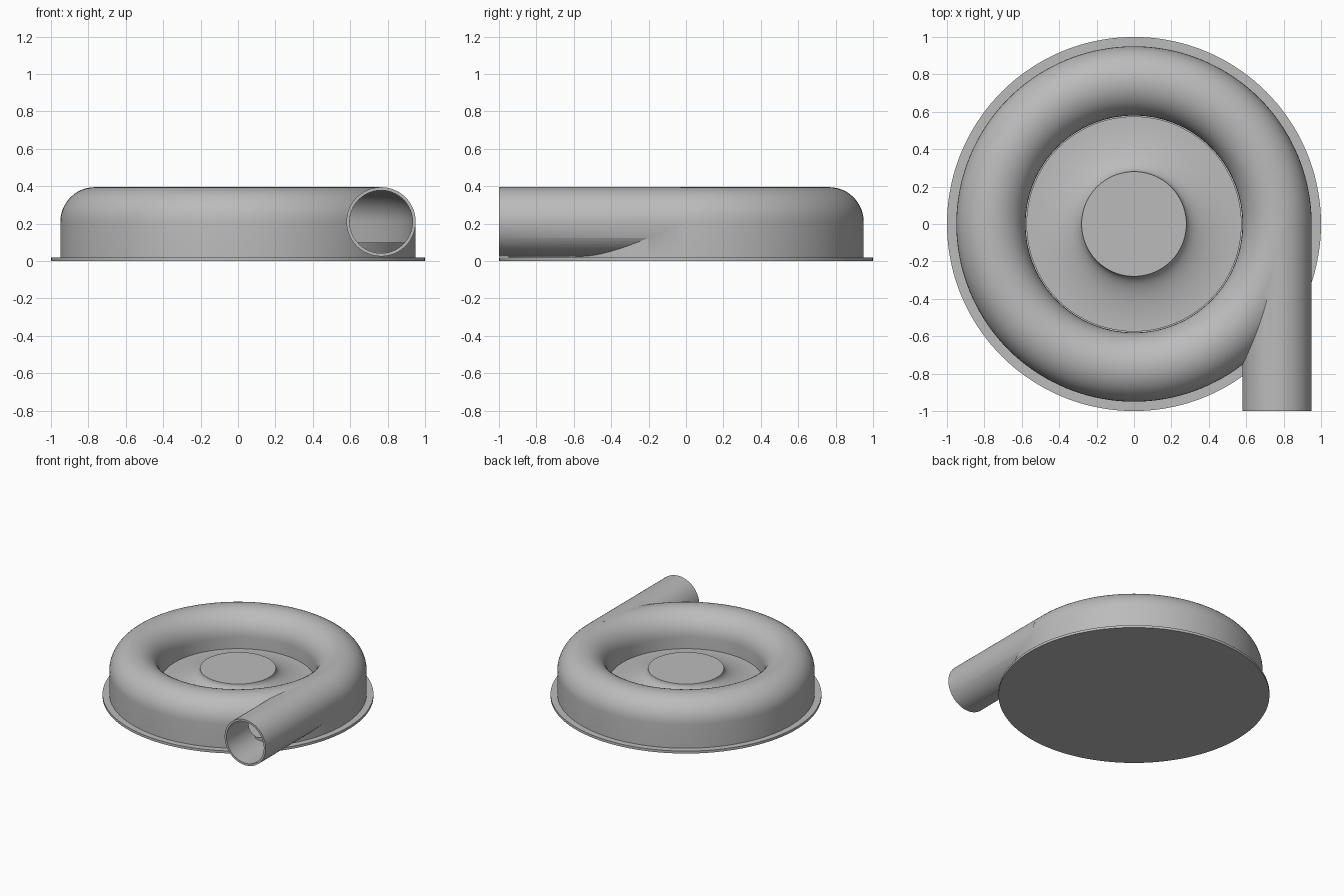
import bpy, bmesh, math
from mathutils import Matrix, Vector

if "Cube" in bpy.data.objects:
    bpy.data.objects.remove(bpy.data.objects["Cube"])

grey = bpy.data.materials.new("plain grey")
grey.use_nodes = True
colour = (0.5, 0.5, 0.5, 1)
grey.diffuse_color = colour
grey.node_tree.nodes["Principled BSDF"].inputs["Base Color"].default_value = colour

RING, TUBE, BORE, MID = 0.765, 0.185, 0.168, 0.21


def finish(bm, name):
    bmesh.ops.remove_doubles(bm, verts=bm.verts, dist=1e-5)
    bmesh.ops.recalc_face_normals(bm, faces=bm.faces)
    mesh = bpy.data.meshes.new(name)
    bm.to_mesh(mesh)
    bm.free()
    mesh.materials.append(grey)
    obj = bpy.data.objects.new(name, mesh)
    bpy.context.collection.objects.link(obj)
    return obj


def lathe(name, profile, closed):
    bm = bmesh.new()
    verts = [bm.verts.new((r, 0, z)) for r, z in profile]
    pairs = list(zip(verts, verts[1:]))
    if closed:
        pairs.append((verts[-1], verts[0]))
    edges = [bm.edges.new(p) for p in pairs]
    bmesh.ops.spin(bm, geom=verts + edges, cent=(0, 0, 0), axis=(0, 0, 1),
                   angle=math.tau, steps=144, use_merge=False)
    return finish(bm, name)


def arch(radius, bottom):
    """Half-round top on straight side walls."""
    top = [(RING + radius * math.cos(math.pi * i / 24),
            MID + radius * math.sin(math.pi * i / 24)) for i in range(25)]
    return [(RING + radius, bottom)] + top + [(RING - radius, bottom)]


def pipe(name, radius, start, end):
    bm = bmesh.new()
    place = Matrix.Translation((RING, (start + end) / 2, MID)) @ Matrix.Rotation(math.pi / 2, 4, "X")
    bmesh.ops.create_cone(bm, cap_ends=True, segments=64, radius1=radius, radius2=radius,
                          depth=end - start, matrix=place)
    return finish(bm, name)


def smooth(obj):
    bpy.ops.object.select_all(action="DESELECT")
    obj.select_set(True)
    bpy.context.view_layer.objects.active = obj
    bpy.ops.object.shade_smooth_by_angle(angle=math.radians(30))


# Hollow scroll housing with its tangential outlet pipe
housing = lathe("scroll_housing", arch(TUBE, 0.015), True)
tools = [("UNION", pipe("outlet_pipe_helper", TUBE, -1, -0.03)),
         ("DIFFERENCE", pipe("outlet_bore_cutter", BORE, -1.1, -0.02)),
         ("DIFFERENCE", lathe("scroll_bore_cutter", arch(BORE, -0.05), True))]
bpy.context.view_layer.objects.active = housing
for operation, tool in tools:
    mod = housing.modifiers.new(tool.name, "BOOLEAN")
    mod.operation = operation
    mod.object = tool
    mod.solver = "EXACT"
    bpy.ops.object.modifier_apply(modifier=mod.name)
    bpy.data.objects.remove(tool)
smooth(housing)

# Base flange, raised floor and flared hub in one turned part
flare = [(0.575 - 0.295 * math.sin(t), 0.23 - 0.11 * math.cos(t) ** 0.5 if t < 1.57 else 0.23)
         for t in [math.pi / 2 * i / 12 for i in range(13)]]
flare = [(0.28 + 0.295 * (1 - math.sin(t)), 0.12 + 0.11 * (1 - math.cos(t)))
         for t in [math.pi / 2 * i / 16 for i in range(17)]]
base = lathe("base_and_hub", [(0, 0), (1, 0), (1, 0.02), (0.945, 0.02), (0.945, 0.1),
                              (0.575, 0.1)] + flare + [(0, 0.23)], False)
smooth(base)
